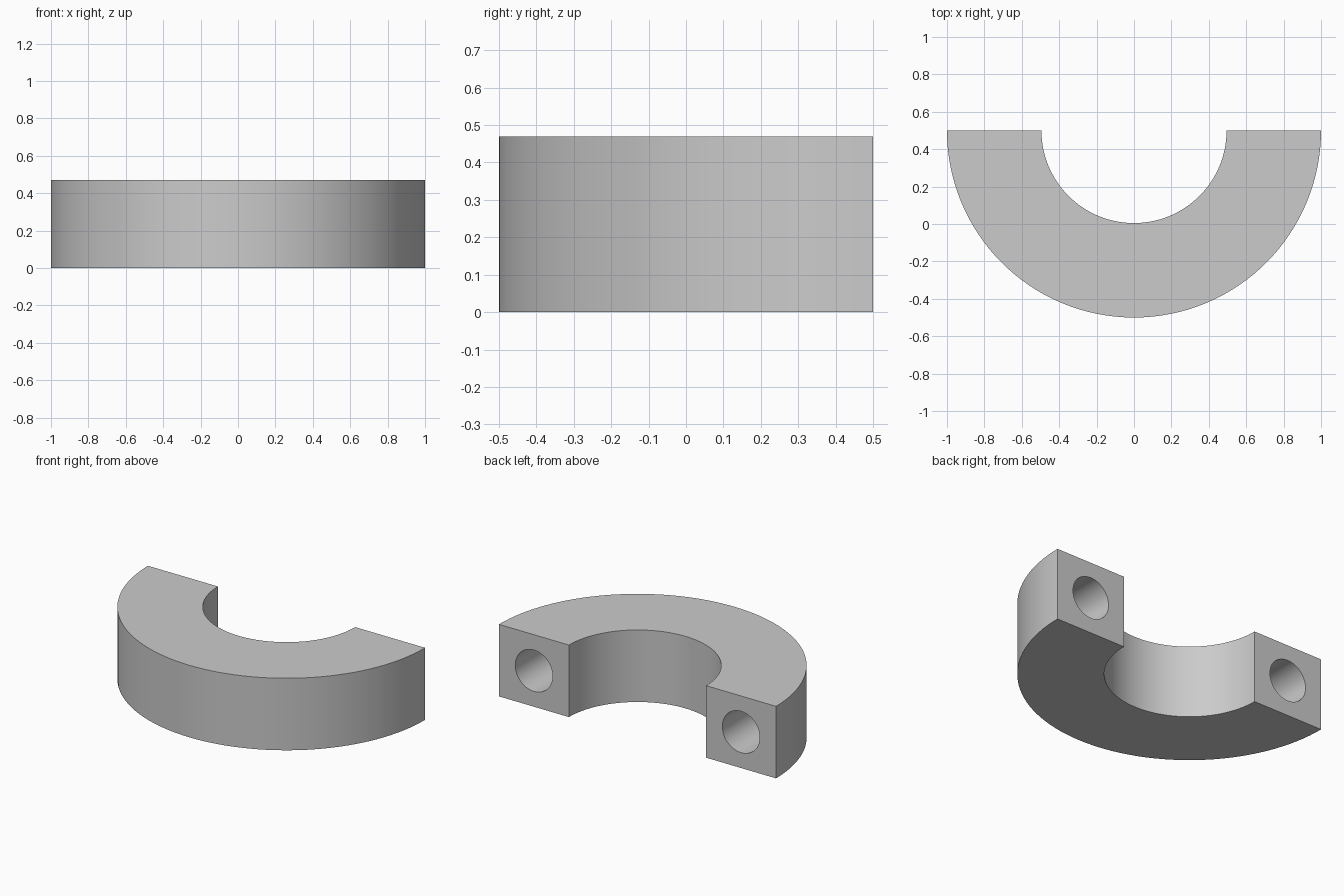
import bpy
import bmesh
from math import pi, cos, sin
from mathutils import Matrix, Vector

OUTER, INNER, HEIGHT = 1.0, 0.495, 0.47
BACK = 0.5                       # y of the flat end faces
HOLE_RADIUS, HOLE_DEPTH = 0.135, 0.36
STEPS = 64

if "Cube" in bpy.data.objects:
    bpy.data.objects.remove(bpy.data.objects["Cube"])

# Material
grey = bpy.data.materials.new("plain grey")
grey.use_nodes = True
grey.diffuse_color = (0.6, 0.6, 0.6, 1)
grey.node_tree.nodes["Principled BSDF"].inputs["Base Color"].default_value = grey.diffuse_color


def add_object(name, bm):
    bmesh.ops.recalc_face_normals(bm, faces=bm.faces)
    mesh = bpy.data.meshes.new(name)
    bm.to_mesh(mesh)
    bm.free()
    mesh.materials.append(grey)
    obj = bpy.data.objects.new(name, mesh)
    bpy.context.collection.objects.link(obj)
    return obj


def arc(radius):
    angles = [pi + pi * i / STEPS for i in range(STEPS + 1)]
    return [Vector((radius * cos(a), BACK + radius * sin(a), 0)) for a in angles]


# Half ring: flat C profile pulled up
bm = bmesh.new()
outline = arc(OUTER) + arc(INNER)[::-1]
profile = bm.faces.new([bm.verts.new(p) for p in outline])
raised = bmesh.ops.extrude_face_region(bm, geom=[profile], use_keep_orig=True)
top_verts = [g for g in raised["geom"] if isinstance(g, bmesh.types.BMVert)]
bmesh.ops.translate(bm, verts=top_verts, vec=(0, 0, HEIGHT))
ring = add_object("half_ring", bm)

# Blind round holes in both end faces
bm = bmesh.new()
for side in (-1, 1):
    place = Matrix.Translation((side * (OUTER + INNER) / 2, BACK, HEIGHT / 2))
    bmesh.ops.create_cone(bm, cap_ends=True, segments=48, radius1=HOLE_RADIUS,
                          radius2=HOLE_RADIUS, depth=2 * HOLE_DEPTH,
                          matrix=place @ Matrix.Rotation(pi / 2, 4, "X"))
cutter = add_object("hole_cutter", bm)
cutter.hide_render = True

bpy.ops.object.select_all(action="DESELECT")
ring.select_set(True)
bpy.context.view_layer.objects.active = ring
cut = ring.modifiers.new("end_holes", "BOOLEAN")
cut.operation = "DIFFERENCE"
cut.solver = "EXACT"
cut.object = cutter
bpy.ops.object.modifier_apply(modifier=cut.name)
bpy.data.objects.remove(cutter)

# Smooth curved walls, crisp rims
bpy.ops.object.shade_smooth_by_angle(angle=pi / 6)
